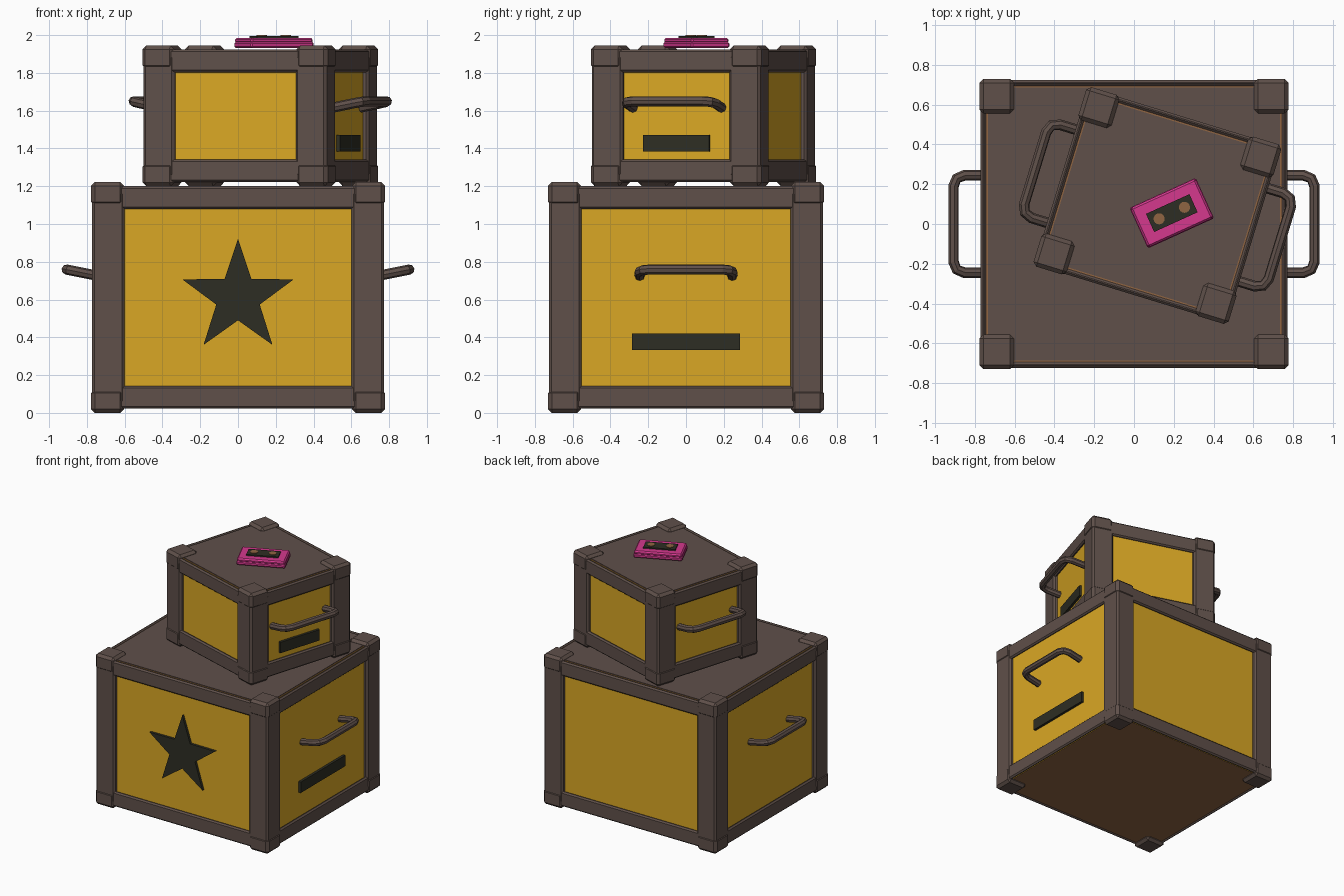
import bpy, bmesh
from math import sin, cos, pi, radians
from mathutils import Matrix, Vector

if "Cube" in bpy.data.objects:
    bpy.data.objects.remove(bpy.data.objects["Cube"])


def material(name, rgb):
    m = bpy.data.materials.new(name)
    m.use_nodes = True
    m.diffuse_color = (*rgb, 1)
    m.node_tree.nodes["Principled BSDF"].inputs["Base Color"].default_value = (*rgb, 1)
    return m


FRAME = material("grey_brown", (0.115, 0.08, 0.068))
YELLOW = material("yellow", (0.70, 0.39, 0.018))
WOOD = material("wood_brown", (0.28, 0.13, 0.055))
BLACK = material("charcoal", (0.027, 0.027, 0.017))
PINK = material("pink", (0.66, 0.04, 0.27))


def finish(name, bm, place, mats, bevel=0.0, mirror=""):
    """Turn a bmesh into a placed object with optional mirror and bevel."""
    bmesh.ops.recalc_face_normals(bm, faces=bm.faces)
    me = bpy.data.meshes.new(name)
    bm.to_mesh(me)
    bm.free()
    ob = bpy.data.objects.new(name, me)
    bpy.context.collection.objects.link(ob)
    ob.matrix_world = place
    for m in mats:
        me.materials.append(m)
    if bevel:
        mod = ob.modifiers.new("edges", "BEVEL")
        mod.width, mod.segments = bevel, 1
    if mirror:
        mod = ob.modifiers.new("copies", "MIRROR")
        mod.use_axis = [axis in mirror for axis in "xyz"]
    return ob


def box(name, low, high, place, mat, bevel=0.0, mirror=""):
    low, high = Vector(low), Vector(high)
    bm = bmesh.new()
    bmesh.ops.create_cube(bm, size=1)
    bmesh.ops.scale(bm, vec=high - low, verts=bm.verts)
    bmesh.ops.translate(bm, vec=(low + high) / 2, verts=bm.verts)
    return finish(name, bm, place, [mat], bevel, mirror)


def crate(tag, hx, hy, height, place, grip_z, plate_half, plate_z):
    """A framed crate, centred on its own origin."""
    hz = height / 2
    px, py = hx - 0.035, hy - 0.035   # recessed panel planes
    rz = hz - 0.022                   # rail level
    # Panelled core: yellow sides, wooden top and bottom
    bm = bmesh.new()
    bmesh.ops.create_cube(bm, size=2)
    bmesh.ops.scale(bm, vec=(px, py, rz - 0.005), verts=bm.verts)
    bm.normal_update()
    for f in bm.faces:
        f.material_index = int(abs(f.normal.z) > 0.5)
    finish(tag + "_panels", bm, place, [YELLOW, WOOD])
    # Lid
    lx, ly = px - 0.008, py - 0.008
    box(tag + "_lid", (-lx, -ly, rz - 0.02), (lx, ly, rz), place, FRAME)
    # Frame: posts, rails and corner caps
    post, rail = 0.178, 0.142
    box(tag + "_posts", (hx - post, hy - post, -hz + 0.05),
        (hx - 0.005, hy - 0.005, hz - 0.05), place, FRAME, 0.014, "xy")
    box(tag + "_long_rails", (-hx + 0.1, py, hz - rail),
        (hx - 0.1, hy - 0.007, rz), place, FRAME, 0.011, "yz")
    box(tag + "_side_rails", (px, -hy + 0.1, hz - rail),
        (hx - 0.007, hy - 0.1, rz), place, FRAME, 0.011, "xz")
    box(tag + "_corner_caps", (hx - 0.174, hy - 0.174, hz - 0.125),
        (hx, hy, hz), place, FRAME, 0.02, "xyz")
    # Bent tube handles
    half, reach, cut = 0.245, 0.165, 0.055
    profile = [(0, -half), (reach - cut, -half), (reach - 0.016, -half + 0.016),
               (reach, -half + cut)]
    profile += [(d, -y) for d, y in reversed(profile)]
    for side, sign in (("left", 1), ("right", -1)):
        cu = bpy.data.curves.new(tag + "_handle", "CURVE")
        cu.dimensions = "3D"
        cu.bevel_depth, cu.bevel_resolution = 0.027, 2
        cu.use_fill_caps = True
        sp = cu.splines.new("POLY")
        sp.use_smooth = False
        sp.points.add(len(profile) - 1)
        for p, (d, y) in zip(sp.points, profile):
            p.co = (sign * (px + d), y, grip_z - 0.2 * (reach - d), 1)
        cu.materials.append(FRAME)
        ob = bpy.data.objects.new(f"{tag}_{side}_handle", cu)
        bpy.context.collection.objects.link(ob)
        ob.matrix_world = place
    # Label plate on the left side
    box(tag + "_label", (px - 0.01, -plate_half, plate_z - 0.044),
        (px + 0.02, plate_half, plate_z + 0.044), place, BLACK)
    return py


# Lower crate
BIG_H = 1.222
low_place = Matrix.Translation((0, 0, BIG_H / 2))
front = crate("lower_crate", 0.778, 0.73, BIG_H, low_place, 0.148, 0.285, -0.235)

# Star on the lower crate
bm = bmesh.new()
ring = []
for i in range(10):
    r = 0.31 if i % 2 == 0 else 0.121
    a = pi / 2 + i * pi / 5
    ring.append(bm.verts.new((r * cos(a), -front - 0.02, r * sin(a))))
face = bm.faces.new(ring)
ext = bmesh.ops.extrude_face_region(bm, geom=[face])
bmesh.ops.translate(bm, vec=(0, 0.03, 0),
                    verts=[v for v in ext["geom"] if isinstance(v, bmesh.types.BMVert)])
finish("star", bm, low_place, [BLACK])

# Upper crate, turned on top of the lower one
top_place = Matrix.Translation((0.118, 0.093, 1.2 + 0.3725)) @ Matrix.Rotation(radians(-17), 4, "Z")
crate("upper_crate", 0.513, 0.472, 0.745, top_place, 0.077, 0.182, -0.145)

# Cassette: two shell halves, window and spools
tape = Matrix.Translation((0.19, 0.055, 1.96)) @ Matrix.Rotation(radians(24.4), 4, "Z")
box("cassette_lower_shell", (-0.183, -0.112, -0.027), (0.183, 0.112, 0.004), tape, PINK, 0.008)
box("cassette_upper_shell", (-0.18, -0.109, -0.004), (0.18, 0.109, 0.026), tape, PINK, 0.01)
box("cassette_window", (-0.12, -0.05, 0.02), (0.12, 0.05, 0.036), tape, BLACK)
for side, x in (("right", -0.07), ("left", 0.07)):
    bm = bmesh.new()
    bmesh.ops.create_cone(bm, cap_ends=True, segments=16, radius1=0.028, radius2=0.028, depth=0.01,
                          matrix=Matrix.Translation((x, 0, 0.035)))
    finish(f"cassette_{side}_spool", bm, tape, [WOOD])
